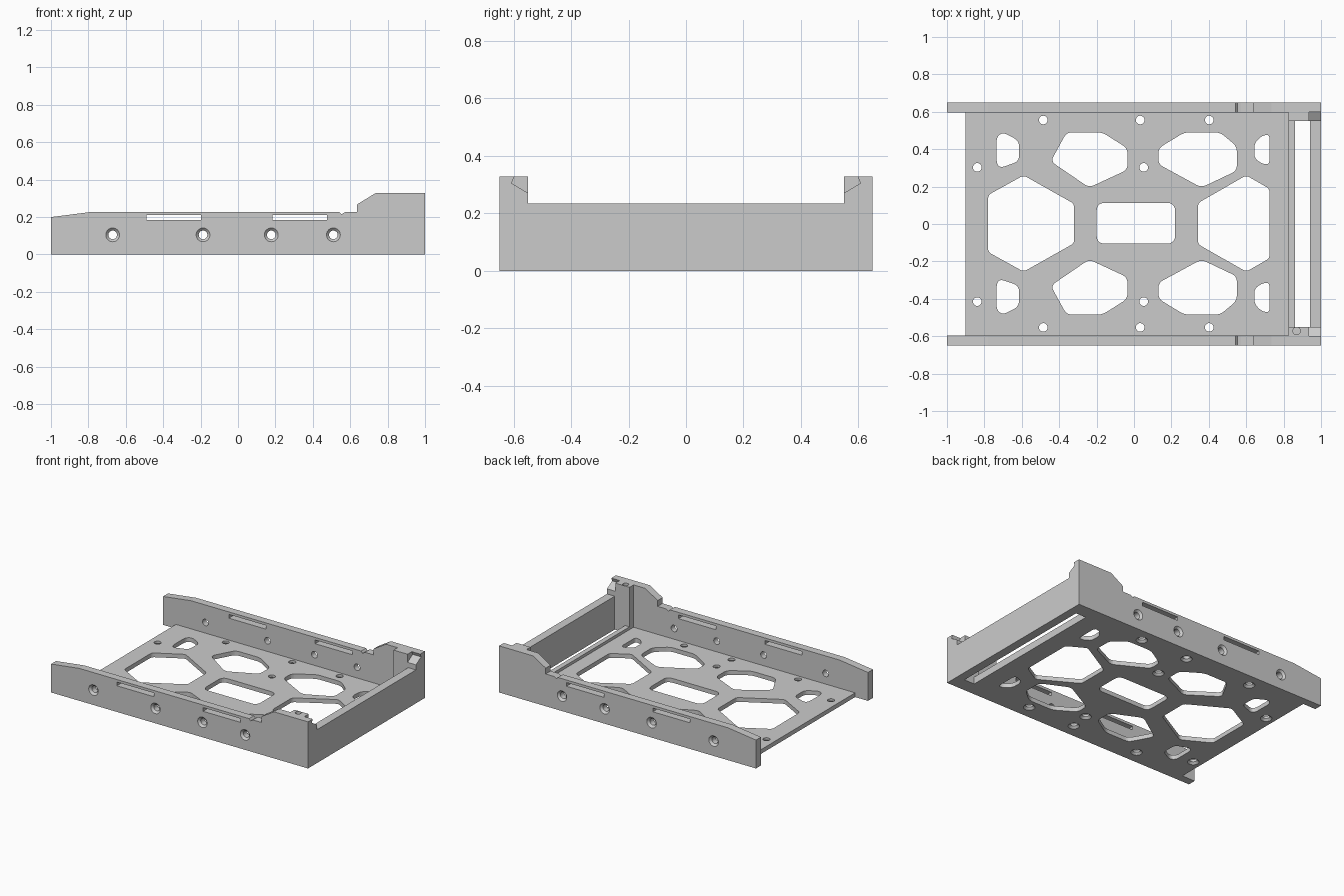
import bpy, bmesh, math
from mathutils import Vector

cube = bpy.data.objects.get("Cube")
if cube:
    bpy.data.objects.remove(cube, do_unlink=True)

grey = bpy.data.materials.new("light grey")
grey.use_nodes = True
COLOUR = (0.6, 0.6, 0.6, 1)
grey.diffuse_color = COLOUR
grey.node_tree.nodes["Principled BSDF"].inputs["Base Color"].default_value = COLOUR

# Main sizes
WIDTH, RAIL_IN, POST_IN = 0.65, 0.595, 0.55
FLOOR, TOP, PANEL_TOP = 0.03, 0.328, 0.235


def place(u, v, w, axis):
    """Put a profile point in space, with w along the given axis."""
    return {"x": (w, u, v), "y": (u, w, v), "z": (u, v, w)}[axis]


def loft(bm, rings):
    """Join equal rings of points into a closed solid."""
    rings = [[bm.verts.new(p) for p in ring] for ring in rings]
    bm.faces.new(rings[0])
    bm.faces.new(rings[-1])
    n = len(rings[0])
    for a, b in zip(rings, rings[1:]):
        for i in range(n):
            j = (i + 1) % n
            bm.faces.new((a[i], a[j], b[j], b[i]))


def prism(bm, pts, lo, hi, axis):
    loft(bm, [[place(u, v, w, axis) for u, v in pts] for w in (lo, hi)])


def rect(u0, u1, v0, v1):
    return [(u0, v0), (u1, v0), (u1, v1), (u0, v1)]


def circle(u, v, r, n=32):
    return [(u + r * math.cos(2 * math.pi * i / n), v + r * math.sin(2 * math.pi * i / n))
            for i in range(n)]


def rounded(pts, r, steps=5):
    """Round the corners of a polygon."""
    out = []
    for i, p in enumerate(pts):
        p, a, b = Vector(p), Vector(pts[i - 1]), Vector(pts[(i + 1) % len(pts)])
        s = p + (a - p).normalized() * min(r, (a - p).length * 0.45)
        e = p + (b - p).normalized() * min(r, (b - p).length * 0.45)
        for k in range(steps + 1):
            t = k / steps
            out.append(tuple(s * (1 - t) ** 2 + p * 2 * t * (1 - t) + e * t * t))
    return out


def screw_hole(bm, u, v, face, inward, axis):
    """Countersunk hole that starts at the outer face."""
    loft(bm, [[place(a, b, face + inward * d, axis) for a, b in circle(u, v, r)]
              for d, r in ((-0.01, 0.037), (0, 0.037), (0.014, 0.023), (0.08, 0.023))])


def make(name, bm):
    bmesh.ops.recalc_face_normals(bm, faces=bm.faces)
    mesh = bpy.data.meshes.new(name)
    bm.to_mesh(mesh)
    bm.free()
    mesh.materials.append(grey)
    obj = bpy.data.objects.new(name, mesh)
    bpy.context.collection.objects.link(obj)
    return obj


def cut(obj, bm):
    """Subtract the cutter solids and keep the result."""
    cutter = make("cutter", bm)
    cutter.hide_render = True
    mod = obj.modifiers.new("cut", "BOOLEAN")
    mod.operation, mod.solver, mod.object = "DIFFERENCE", "EXACT", cutter
    bpy.context.view_layer.update()
    result = bpy.data.meshes.new_from_object(
        obj.evaluated_get(bpy.context.evaluated_depsgraph_get()))
    obj.modifiers.clear()
    obj.data = result
    bpy.data.objects.remove(cutter, do_unlink=True)


def mirrored(obj, name):
    bm = bmesh.new()
    bm.from_mesh(obj.data)
    for v in bm.verts:
        v.co.y *= -1
    bmesh.ops.reverse_faces(bm, faces=bm.faces)
    mesh = bpy.data.meshes.new(name)
    bm.to_mesh(mesh)
    bm.free()
    mesh.materials.clear()
    mesh.materials.append(grey)
    other = bpy.data.objects.new(name, mesh)
    bpy.context.collection.objects.link(other)
    return other


# Base plate with lightening openings, a long slot and screw holes
bm = bmesh.new()
prism(bm, rect(-0.9, 1, -RAIL_IN, RAIL_IN), 0, FLOOR, "z")
base = make("base_plate", bm)

bm = bmesh.new()
centre_openings = [
    [(-0.59, 0.26), (-0.32, 0.108), (-0.32, -0.103), (-0.59, -0.255), (-0.78, -0.15), (-0.78, 0.155)],
    [(0.6, 0.26), (0.725, 0.188), (0.725, -0.183), (0.6, -0.255), (0.342, -0.108), (0.342, 0.112)],
    rect(-0.2, 0.22, -0.105, 0.113),
]
side_openings = [
    [(-0.36, 0.49), (-0.17, 0.49), (-0.035, 0.405), (-0.035, 0.29), (-0.24, 0.195), (-0.445, 0.335)],
    [(0.27, 0.49), (0.46, 0.49), (0.55, 0.415), (0.55, 0.285), (0.36, 0.195), (0.13, 0.32), (0.13, 0.405)],
    [(-0.735, 0.465), (-0.7, 0.49), (-0.615, 0.445), (-0.615, 0.335), (-0.715, 0.3), (-0.735, 0.325)],
    [(0.725, 0.48), (0.68, 0.47), (0.643, 0.43), (0.643, 0.35), (0.69, 0.32), (0.725, 0.32)],
]
for i, pts in enumerate(centre_openings):
    prism(bm, rounded(pts, 0.045 if i == 2 else 0.02), -0.1, 0.1, "z")
for pts in side_openings:
    for shape in (pts, [(x, 0.005 - y) for x, y in pts]):
        prism(bm, rounded(shape, 0.03), -0.1, 0.1, "z")
prism(bm, rect(0.86, 0.94, -POST_IN, POST_IN), -0.1, 0.1, "z")
for x in (-0.485, 0.033, 0.402):
    for y in (-0.553, 0.556):
        screw_hole(bm, x, y, 0, 1, "z")
for x in (-0.838, 0.052):
    for y in (-0.415, 0.303):
        screw_hole(bm, x, y, 0, 1, "z")
cut(base, bm)

# Side rails with stepped top, slots and countersunk holes
bm = bmesh.new()
profile = [(-1, 0), (1, 0), (1, TOP), (0.735, TOP), (0.637, 0.268), (0.637, 0.227),
           (0.573, 0.227), (0.553, 0.215), (0.542, 0.228), (-0.78, 0.228), (-1, 0.2)]
prism(bm, profile, RAIL_IN, WIDTH, "y")
rail = make("left_side_rail", bm)
bm = bmesh.new()
for x0, x1 in ((-0.488, -0.197), (0.184, 0.475)):
    prism(bm, rect(x0, x1, 0.184, 0.21), 0.5, 0.75, "y")
for x in (-0.67, -0.187, 0.178, 0.51):
    screw_hole(bm, x, 0.105, WIDTH, -1, "y")
# Slanted notch shared by the rail and its corner post
notch = [(0.535, 0.262), (0.607, 0.305), (0.593, 0.34), (0.535, 0.34)]
prism(bm, notch, 0.935, 1.05, "x")
cut(rail, bm)
mirrored(rail, "right_side_rail")

# Corner posts
bm = bmesh.new()
prism(bm, rect(0.825, 1, POST_IN, RAIL_IN), FLOOR, TOP, "z")
post = make("left_corner_post", bm)
bm = bmesh.new()
prism(bm, notch, 0.935, 1.05, "x")
cut(post, bm)
right_post = mirrored(post, "right_corner_post")
bm = bmesh.new()
prism(bm, circle(0.87, -0.572, 0.02), 0.25, 0.4, "z")
cut(right_post, bm)

# End panel and the low lip beside the slot
bm = bmesh.new()
prism(bm, rect(0.94, 1, -POST_IN, POST_IN), FLOOR, PANEL_TOP, "z")
make("end_panel", bm)
bm = bmesh.new()
prism(bm, rect(0.825, 0.86, -POST_IN, POST_IN), FLOOR, 0.05, "z")
make("slot_lip", bm)
